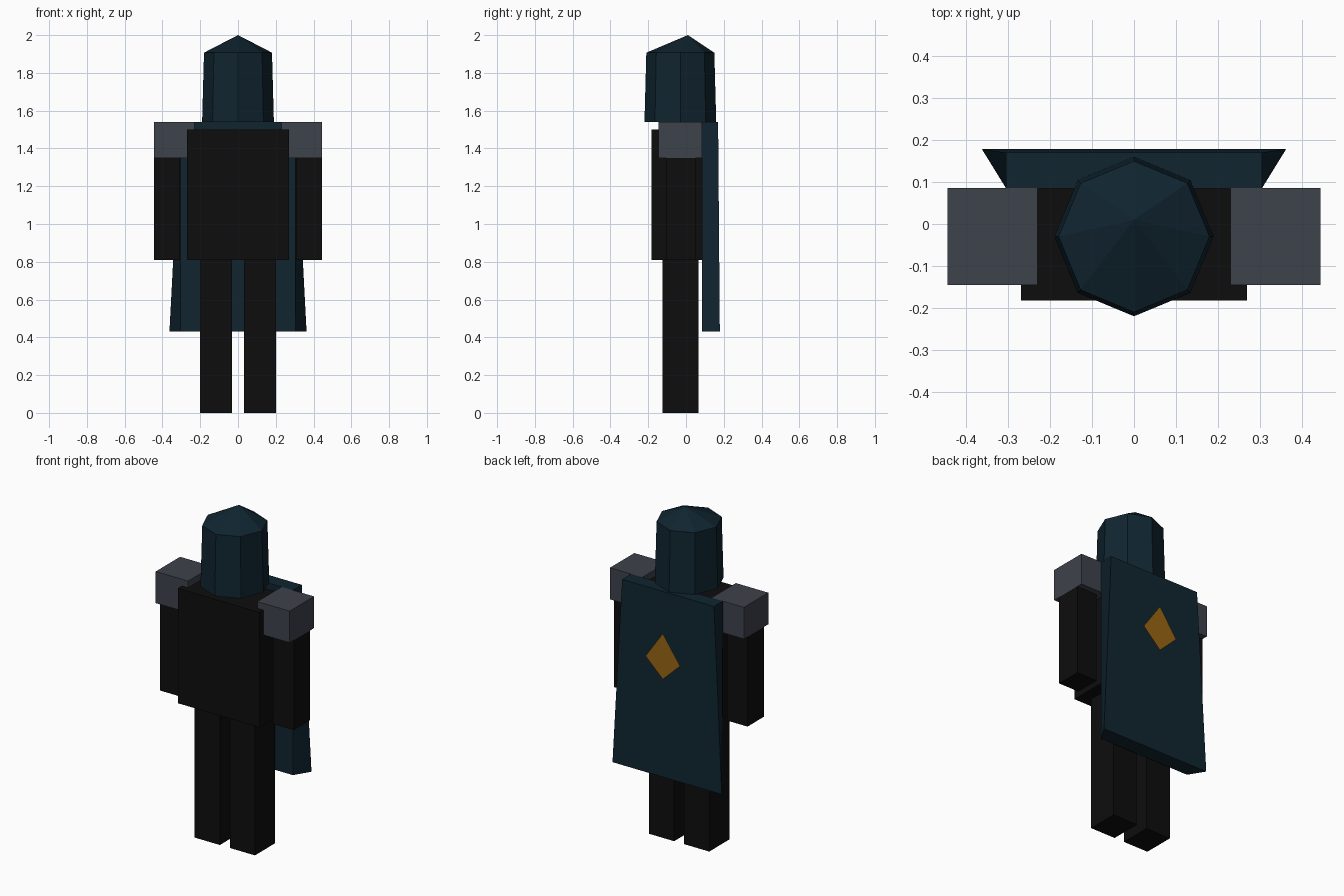
import bpy
import math

if "Cube" in bpy.data.objects:
    bpy.data.objects.remove(bpy.data.objects["Cube"])


def material(name, rgb):
    m = bpy.data.materials.new(name)
    m.diffuse_color = (*rgb, 1.0)
    m.use_nodes = True
    m.node_tree.nodes["Principled BSDF"].inputs["Base Color"].default_value = m.diffuse_color
    return m


TEAL = material("dark teal", (0.0050, 0.0180, 0.0290))
BLACK = material("near black", (0.0042, 0.0042, 0.0042))
GREY = material("slate grey", (0.048, 0.054, 0.070))
GOLD = material("old gold", (0.31, 0.13, 0.006))


def mesh_object(name, verts, faces, mat):
    me = bpy.data.meshes.new(name)
    me.from_pydata(verts, [], faces)
    me.materials.append(mat)
    ob = bpy.data.objects.new(name, me)
    bpy.context.collection.objects.link(ob)
    return ob


def loft(name, lower, upper, mat, apex=None):
    """Join two rings (counter-clockwise from above), capped flat or by a point."""
    n = len(lower)
    verts = lower + upper
    faces = [(i, (i + 1) % n, n + (i + 1) % n, n + i) for i in range(n)]
    faces.append(tuple(reversed(range(n))))
    if apex:
        verts = verts + [apex]
        faces += [(n + i, n + (i + 1) % n, 2 * n) for i in range(n)]
    else:
        faces.append(tuple(range(n, 2 * n)))
    return mesh_object(name, verts, faces, mat)


def rect(x0, x1, y0, y1, z):
    return [(x0, y0, z), (x1, y0, z), (x1, y1, z), (x0, y1, z)]


def box(name, x, y, z, mat):
    return loft(name, rect(*x, *y, z[0]), rect(*x, *y, z[1]), mat)


def octagon(r, z, cy=-0.03):
    return [(r * math.cos(i * math.pi / 4), cy + r * math.sin(i * math.pi / 4), z)
            for i in range(8)]


# Body
box("torso", (-0.27, 0.27), (-0.183, 0.085), (0.81, 1.50), BLACK)

# Limbs and shoulder blocks, both sides
for side, s in (("left", -1), ("right", 1)):
    def span(a, b):
        return tuple(sorted((s * a, s * b)))
    box(side + "_leg", span(0.033, 0.20), (-0.125, 0.065), (0.0, 0.815), BLACK)
    box(side + "_arm", span(0.307, 0.444), (-0.105, 0.05), (0.81, 1.45), BLACK)
    box(side + "_shoulder", span(0.23, 0.445), (-0.145, 0.086), (1.35, 1.54), GREY)

# Hood: tapered eight-sided drum with a low point set slightly back
loft("hood", octagon(0.19, 1.54), octagon(0.18, 1.907), TEAL, apex=(0, 0.01, 2.0))

# Cape: box whose back edge flares outward at the hem
hem = [(-0.305, 0.085, 0.43), (0.305, 0.085, 0.43),
       (0.363, 0.179, 0.43), (-0.363, 0.179, 0.43)]
loft("cape", hem, rect(-0.305, 0.305, 0.085, 0.17, 1.54), TEAL)

# Kite-shaped emblem just behind the cape
mesh_object("cape_emblem",
            [(0, 0.22, 1.04), (-0.115, 0.22, 1.15), (0, 0.22, 1.315), (0.115, 0.22, 1.15)],
            [(0, 1, 2, 3)], GOLD)
